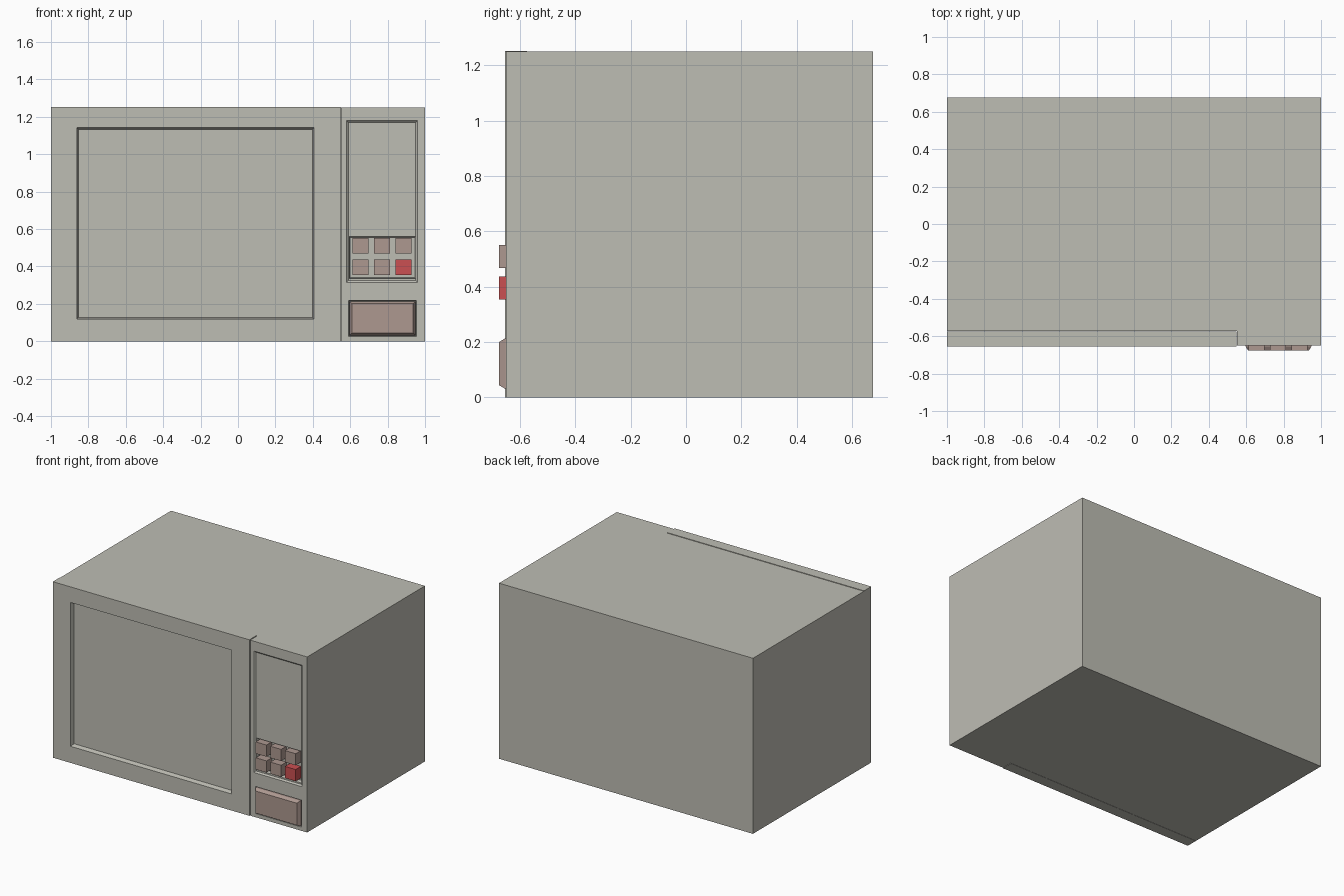
import bpy, bmesh

if "Cube" in bpy.data.objects:
    bpy.data.objects.remove(bpy.data.objects["Cube"], do_unlink=True)


def material(name, rgb):
    mat = bpy.data.materials.new(name)
    mat.use_nodes = True
    mat.diffuse_color = (*rgb, 1)
    mat.node_tree.nodes["Principled BSDF"].inputs["Base Color"].default_value = (*rgb, 1)
    return mat


CASING = material("warm grey casing", (0.515, 0.509, 0.456))
BUTTON = material("dusty pink button", (0.418, 0.314, 0.279))
RED = material("red button", (0.597, 0.08, 0.084))


def block(name, x, y, z, mat, taper_front=0, taper_back=0):
    """Box between (min, max) ranges; one end can be narrowed on all sides."""
    bm = bmesh.new()
    rings = []
    for depth, t in ((y[0], taper_front), (y[1], taper_back)):
        corners = ((x[0] + t, z[0] + t), (x[1] - t, z[0] + t),
                   (x[1] - t, z[1] - t), (x[0] + t, z[1] - t))
        rings.append([bm.verts.new((cx, depth, cz)) for cx, cz in corners])
    front, back = rings
    bm.faces.new(front)
    bm.faces.new(back[::-1])
    for i in range(4):
        j = (i + 1) % 4
        bm.faces.new((front[j], front[i], back[i], back[j]))
    bmesh.ops.recalc_face_normals(bm, faces=bm.faces)
    mesh = bpy.data.meshes.new(name)
    bm.to_mesh(mesh)
    bm.free()
    obj = bpy.data.objects.new(name, mesh)
    mesh.materials.append(mat)
    bpy.context.collection.objects.link(obj)
    return obj


def carve(target, x, y, z, taper=0):
    """Cut a pocket with sloping walls into the target."""
    cutter = block("cutter", x, y, z, CASING, taper_back=taper)
    cutter.hide_render = True
    mod = target.modifiers.new("pocket", "BOOLEAN")
    mod.operation = "DIFFERENCE"
    mod.solver = "EXACT"
    mod.object = cutter
    bpy.context.view_layer.objects.active = target
    bpy.ops.object.modifier_apply(modifier=mod.name)
    bpy.data.objects.remove(cutter, do_unlink=True)


FRONT = -0.65
SEAM = 0.55

# Casing, notched at the front for the door
casing = block("casing", (-1, 1), (FRONT, 0.675), (0, 1.25), CASING)
carve(casing, (-1.1, SEAM + 0.002), (-0.8, -0.573), (-0.1, 1.4))

# Control panel: shallow display area, keypad pocket, latch pocket
carve(casing, (0.57, 0.97), (-0.66, -0.64), (0.305, 1.19), taper=0.02)
carve(casing, (0.59, 0.955), (-0.66, -0.615), (0.33, 0.565), taper=0.01)
carve(casing, (0.59, 0.955), (-0.66, -0.625), (0.025, 0.22), taper=0.005)

# Door with a sunken window
door = block("door", (-1, SEAM - 0.002), (-0.655, -0.575), (0, 1.253), CASING)
carve(door, (-0.865, 0.41), (-0.665, -0.625), (0.115, 1.145), taper=0.012)

# Keypad, lower right key is red
for row, z in enumerate((0.468, 0.355)):
    for col in range(3):
        x = 0.612 + 0.115 * col
        is_red = row == 1 and col == 2
        block("stop_key" if is_red else "key", (x, x + 0.085), (-0.675, -0.61),
              (z, z + 0.083), RED if is_red else BUTTON)

# Door release button: straight base with a chamfered cap
block("release_button_base", (0.597, 0.948), (-0.655, -0.62), (0.032, 0.213), BUTTON)
block("release_button_cap", (0.597, 0.948), (-0.675, -0.655), (0.032, 0.213), BUTTON,
      taper_front=0.012)
